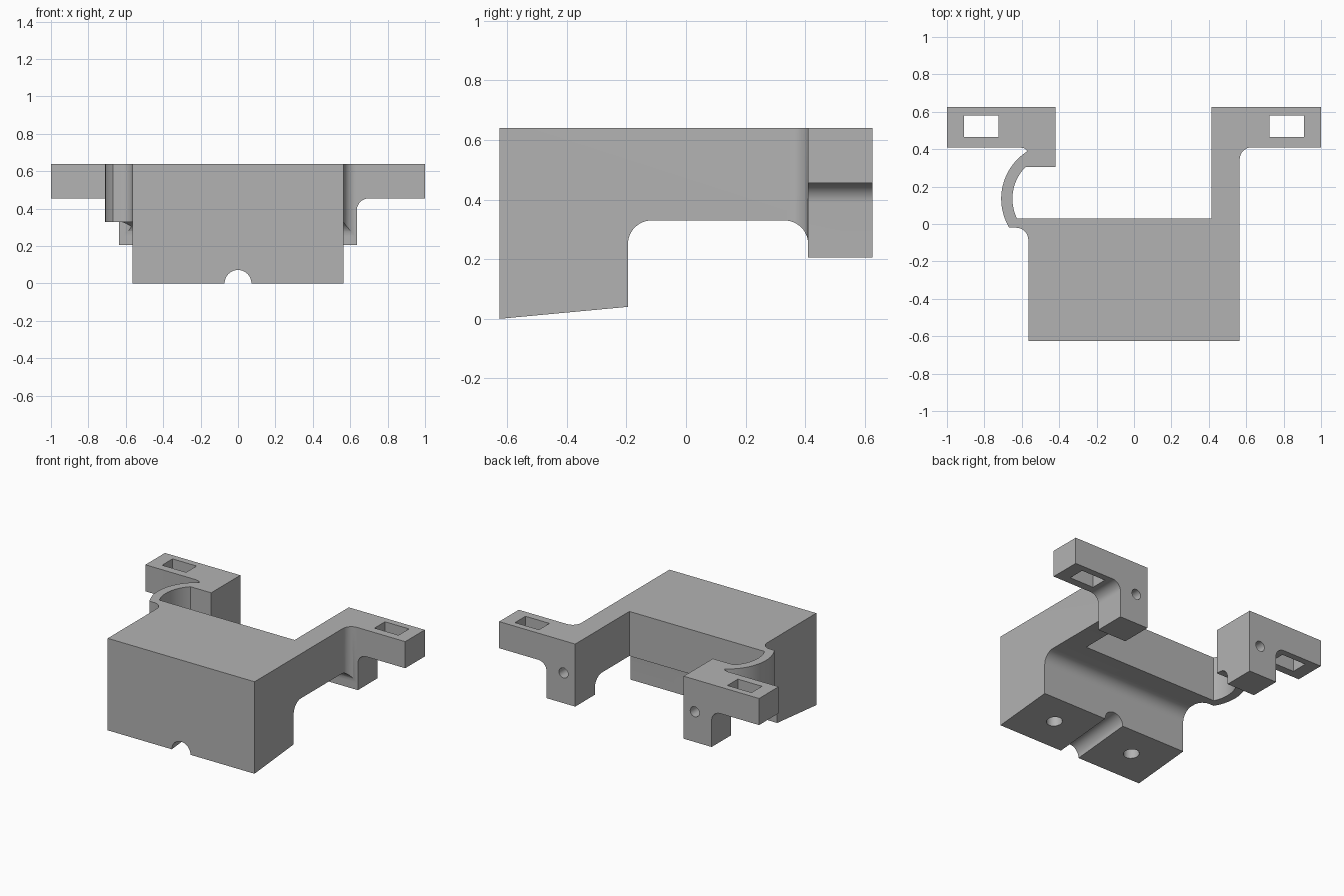
import bpy, bmesh, math
from mathutils import Vector, Matrix

cube = bpy.data.objects.get("Cube")
if cube:
    bpy.data.objects.remove(cube, do_unlink=True)

TOP = 0.64
SLOPE = math.atan2(0.04, 0.43)

grey = bpy.data.materials.new("plain_grey")
grey.use_nodes = True
colour = (0.45, 0.45, 0.45, 1)
grey.diffuse_color = colour
grey.node_tree.nodes["Principled BSDF"].inputs["Base Color"].default_value = colour


def arc(cx, cy, r, a0, a1, n=12):
    """Points along an arc, angles in degrees."""
    angles = [math.radians(a0 + (a1 - a0) * i / n) for i in range(n + 1)]
    return [(cx + r * math.cos(a), cy + r * math.sin(a)) for a in angles]


def prism(name, points, axis, lo, hi):
    """Extrude a 2D profile along an axis: x uses (y, z), y uses (x, z), z uses (x, y)."""
    k = "xyz".index(axis)

    def place(p, d):
        c = list(p)
        c.insert(k, d)
        return Vector(c)

    bm = bmesh.new()
    face = bm.faces.new([bm.verts.new(place(p, lo)) for p in points])
    ext = bmesh.ops.extrude_face_region(bm, geom=[face])
    verts = [g for g in ext["geom"] if isinstance(g, bmesh.types.BMVert)]
    bmesh.ops.translate(bm, verts=verts, vec=place((0, 0), hi - lo))
    bmesh.ops.recalc_face_normals(bm, faces=bm.faces)
    return finish(name, bm)


def cylinder(name, centre, r, depth, tilt):
    bm = bmesh.new()
    mat = Matrix.Translation(centre) @ Matrix.Rotation(tilt, 4, "X")
    bmesh.ops.create_cone(bm, cap_ends=True, segments=32, radius1=r, radius2=r,
                          depth=depth, matrix=mat)
    return finish(name, bm)


def finish(name, bm):
    mesh = bpy.data.meshes.new(name)
    bm.to_mesh(mesh)
    bm.free()
    mesh.materials.append(grey)
    ob = bpy.data.objects.new(name, mesh)
    bpy.context.collection.objects.link(ob)
    return ob


def combine(target, tool, operation="DIFFERENCE"):
    mod = target.modifiers.new("cut", "BOOLEAN")
    mod.operation, mod.solver, mod.object = operation, "EXACT", tool
    bpy.context.view_layer.objects.active = target
    bpy.ops.object.modifier_apply(modifier=mod.name)
    bpy.data.objects.remove(tool, do_unlink=True)


# Plan outline: block, straight arm, curved arm and two flanges
plan = [(-0.565, -0.625), (0.565, -0.625)]
plan += arc(0.63, 0.345, 0.065, 180, 90)
plan += [(1, 0.41), (1, 0.625), (0.415, 0.625), (0.415, 0.03)]
plan += arc(-0.41, 0.135, 0.24, 206, 135, 20)
plan += [(-0.42, 0.305), (-0.42, 0.625), (-1, 0.625), (-1, 0.41), (-0.61, 0.41), (-0.585, 0.404)]
plan += arc(-0.41, 0.135, 0.3, 122, 211, 24)
plan += arc(-0.63, -0.085, 0.065, 90, 0)
bracket = prism("mounting_bracket", plan, "z", -0.2, 1)

# Side profile: sloped foot, rounded arch and rear posts
side = [(-0.84, -0.02), (-0.195, 0.04)]
side += arc(-0.115, 0.25, 0.08, 180, 90)
side += arc(0.33, 0.25, 0.08, 90, 0)
side += [(0.41, 0.205), (0.8, 0.205), (0.8, TOP), (-0.84, TOP)]
combine(bracket, prism("side_profile", side, "x", -1.2, 1.2), "INTERSECT")

for s in (-1, 1):
    # Rounded relief below each flange
    relief = [(0.635, 0), (1.2, 0), (1.2, 0.455)] + arc(0.7, 0.39, 0.065, 90, 180)
    relief = [(s * x, z) for x, z in relief]
    combine(bracket, prism("flange_relief", relief, "y", 0.41, 0.8))
    # Slot through each flange
    slot = [(s * x, y) for x, y in ((0.725, 0.465), (0.91, 0.465), (0.91, 0.58), (0.725, 0.58))]
    combine(bracket, prism("flange_slot", slot, "z", 0.3, 0.8))
    # Rear screw hole and foot screw hole
    combine(bracket, cylinder("rear_hole", (s * 0.505, 0.6, 0.415), 0.035, 0.3, math.pi / 2))
    combine(bracket, cylinder("foot_hole", (s * 0.314, -0.4, 0.1), 0.05, 0.4, 0))

# Round groove along the foot
combine(bracket, cylinder("foot_groove", (0, -0.41, 0.02), 0.072, 1, SLOPE - math.pi / 2))

bpy.ops.object.select_all(action="DESELECT")
bracket.select_set(True)
bpy.context.view_layer.objects.active = bracket
bpy.ops.object.shade_smooth_by_angle(angle=math.radians(30))
